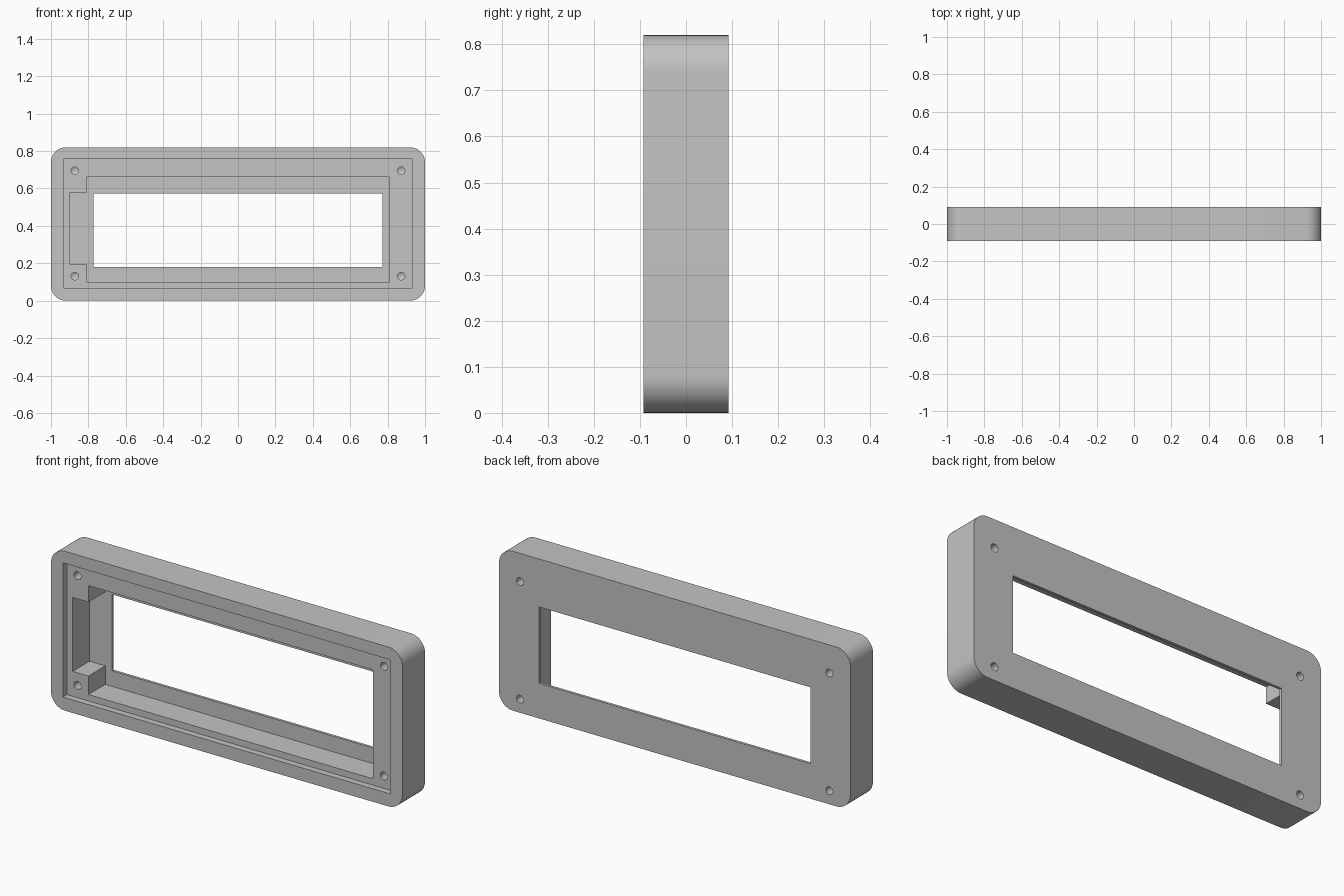
import bpy, bmesh, math

cube = bpy.data.objects.get("Cube")
if cube:
    bpy.data.objects.remove(cube, do_unlink=True)

grey = bpy.data.materials.new("plain_grey")
grey.use_nodes = True
colour = (0.55, 0.55, 0.55, 1)
grey.diffuse_color = colour
grey.node_tree.nodes["Principled BSDF"].inputs["Base Color"].default_value = colour

HEIGHT, HALF_DEPTH, RADIUS = 0.82, 0.092, 0.08
LEDGE_Y = -HALF_DEPTH + 0.033
FLOOR_Y = HALF_DEPTH - 0.014


def prism(name, outline, y0, y1):
    """Extrude an outline of (x, z) points from y0 to y1."""
    bm = bmesh.new()
    face = bm.faces.new([bm.verts.new((x, y0, z)) for x, z in outline])
    moved = bmesh.ops.extrude_face_region(bm, geom=[face])["geom"]
    verts = [v for v in moved if isinstance(v, bmesh.types.BMVert)]
    bmesh.ops.translate(bm, verts=verts, vec=(0, y1 - y0, 0))
    bmesh.ops.recalc_face_normals(bm, faces=bm.faces)
    return finish(name, bm)


def finish(name, bm):
    mesh = bpy.data.meshes.new(name)
    bm.to_mesh(mesh)
    bm.free()
    mesh.materials.append(grey)
    obj = bpy.data.objects.new(name, mesh)
    bpy.context.collection.objects.link(obj)
    return obj


def rect(x, z0, z1):
    return [(-x, z0), (x, z0), (x, z1), (-x, z1)]


def drill(name, x, z, mouth_y, inward):
    """Blind screw hole with a pointed bottom, opening at mouth_y."""
    bm = bmesh.new()
    rings = []
    for y in (mouth_y - inward * 0.02, mouth_y + inward * 0.055):
        rings.append([bm.verts.new((x + 0.02 * math.cos(a), y, z + 0.02 * math.sin(a)))
                      for a in (math.tau * i / 24 for i in range(24))])
    tip = bm.verts.new((x, mouth_y + inward * 0.067, z))
    bm.faces.new(rings[0])
    for i in range(24):
        j = (i + 1) % 24
        bm.faces.new((rings[0][i], rings[0][j], rings[1][j], rings[1][i]))
        bm.faces.new((rings[1][i], rings[1][j], tip))
    bmesh.ops.recalc_face_normals(bm, faces=bm.faces)
    return finish(name, bm)


# Rounded outer block
outline = []
corners = [(1, 1), (-1, 1), (-1, -1), (1, -1)]
for k, (sx, sz) in enumerate(corners):
    for i in range(13):
        a = math.pi / 2 * (k + i / 12)
        outline.append((sx * (1 - RADIUS) + RADIUS * math.cos(a),
                        HEIGHT / 2 + sz * (HEIGHT / 2 - RADIUS) + RADIUS * math.sin(a)))
bezel = prism("bezel_frame", outline, -HALF_DEPTH, HALF_DEPTH)

# Shallow ledge, deep pocket with a side notch, and the window
pocket = [(-0.81, 0.10), (0.81, 0.10), (0.81, 0.66), (-0.81, 0.66),
          (-0.81, 0.575), (-0.90, 0.575), (-0.90, 0.195), (-0.81, 0.195)]
cutters = [
    prism("ledge_cutter", rect(0.932, 0.067, 0.757), -0.2, LEDGE_Y),
    prism("pocket_cutter", pocket, -0.25, FLOOR_Y),
    prism("window_cutter", rect(0.773, 0.18, 0.573), -0.3, 0.3),
]

# Screw holes in the ledge and in the back face
for side in (-1, 1):
    for z in (0.131, 0.695):
        cutters.append(drill("front_hole_cutter", side * 0.872, z, LEDGE_Y, 1))
    for z in (0.07, 0.675):
        cutters.append(drill("back_hole_cutter", side * 0.88, z, HALF_DEPTH, -1))

for cutter in cutters:
    cutter.hide_render = True
    mod = bezel.modifiers.new(cutter.name, "BOOLEAN")
    mod.operation = "DIFFERENCE"
    mod.solver = "EXACT"
    mod.object = cutter

# Bake the cuts and remove the helpers
depsgraph = bpy.context.evaluated_depsgraph_get()
cut_mesh = bpy.data.meshes.new_from_object(bezel.evaluated_get(depsgraph))
bezel.modifiers.clear()
bezel.data = cut_mesh
cut_mesh.materials.clear()
cut_mesh.materials.append(grey)
for cutter in cutters:
    bpy.data.objects.remove(cutter, do_unlink=True)

bpy.ops.object.select_all(action="DESELECT")
bezel.select_set(True)
bpy.context.view_layer.objects.active = bezel
bpy.ops.object.shade_smooth_by_angle(angle=math.radians(25))
